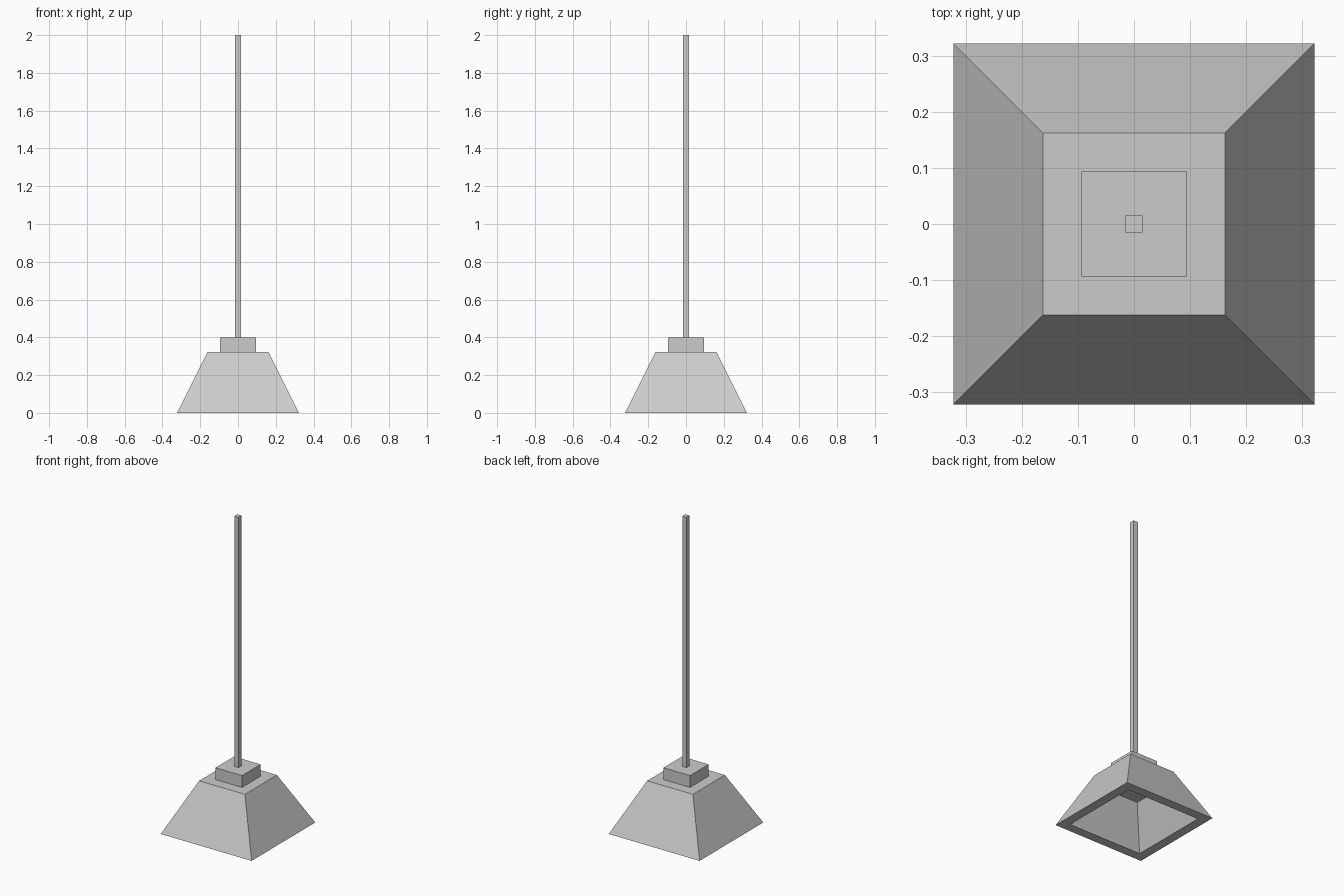
import bpy, bmesh

if "Cube" in bpy.data.objects:
    bpy.data.objects.remove(bpy.data.objects["Cube"])


def square_loft(name, sections, cap_start=True, cap_end=True):
    """Skin a chain of square sections given as (half width, height)."""
    bm = bmesh.new()
    rings = [[bm.verts.new((sx * h, sy * h, z))
              for sx, sy in ((-1, -1), (1, -1), (1, 1), (-1, 1))]
             for h, z in sections]
    for a, b in zip(rings, rings[1:]):
        for i in range(4):
            j = (i + 1) % 4
            bm.faces.new((a[i], a[j], b[j], b[i]))
    if cap_start:
        bm.faces.new(rings[0][::-1])
    if cap_end:
        bm.faces.new(rings[-1])
    bmesh.ops.recalc_face_normals(bm, faces=bm.faces)
    mesh = bpy.data.meshes.new(name)
    bm.to_mesh(mesh)
    bm.free()
    obj = bpy.data.objects.new(name, mesh)
    bpy.context.collection.objects.link(obj)
    return obj


# Hollow tapered cup: inner ceiling, inner walls, rim, outer walls, top
square_loft("cup", [(0.15, 0.25), (0.262, 0), (0.322, 0), (0.162, 0.322)])

# Square collar on top of the cup
square_loft("collar", [(0.094, 0.322), (0.094, 0.398)])

# Long square handle
square_loft("handle", [(0.0155, 0.398), (0.0155, 2.0)])
